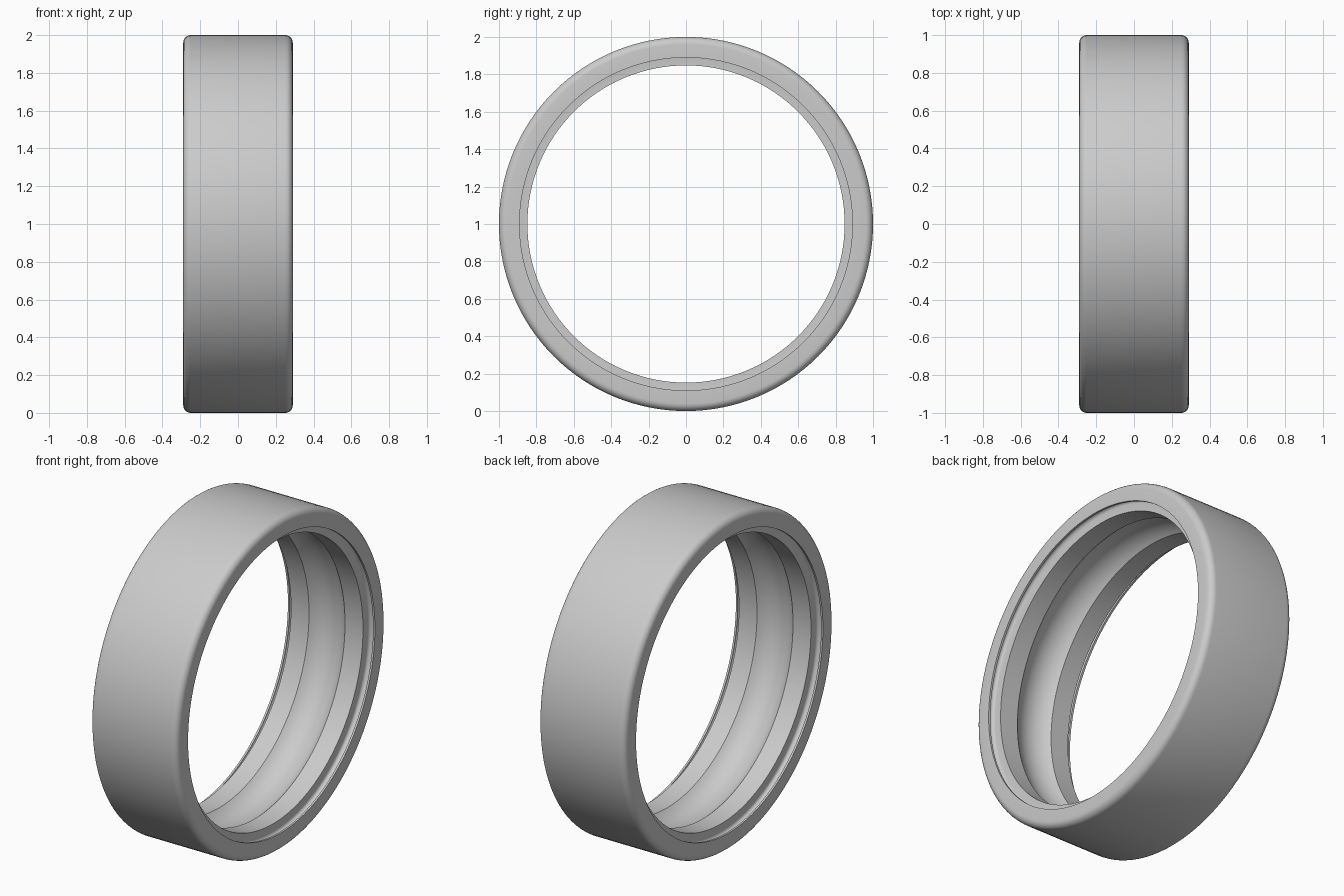
import bpy, bmesh
from math import sin, cos, pi, asin, sqrt, radians
from mathutils import Vector

cube = bpy.data.objects.get("Cube")
if cube:
    bpy.data.objects.remove(cube, do_unlink=True)

HALF, OUTER, LIP, LAND = 0.29, 1.0, 0.89, 0.848
CORNER, SEGMENTS = 0.04, 128


def arc(cx, cr, radius, start, end, steps):
    """Points (x, r) along a circular arc, angles in degrees."""
    angles = [radians(start + (end - start) * i / steps) for i in range(steps + 1)]
    return [(cx + radius * cos(a), cr + radius * sin(a)) for a in angles]


# Right half of the cross-section, from the middle of the outside to the raceway
half = arc(HALF - CORNER, OUTER - CORNER, CORNER, 90, 0, 6)
half += [(HALF, LIP), (0.278, LIP)]                  # side face and thin lip
half += arc(0.259, 0.893, 0.019, 0, 180, 8)          # rounded seal groove
half += [(0.24, LAND)]                               # shoulder wall

# Ball raceway, a shallow arc cut into the bore
GROOVE, DEPTH = 0.12, 0.05
race_r = (GROOVE ** 2 + DEPTH ** 2) / (2 * DEPTH)
spread = asin(GROOVE / race_r) * 180 / pi
raceway = arc(0, LAND - sqrt(race_r ** 2 - GROOVE ** 2), race_r,
              90 - spread, 90 + spread, 16)

profile = half + raceway + [(-x, r) for x, r in reversed(half)]

# Revolve the closed section about the x axis
bm = bmesh.new()
verts = [bm.verts.new((x, 0, r + 1)) for x, r in profile]
edges = [bm.edges.new((v, verts[(i + 1) % len(verts)])) for i, v in enumerate(verts)]
bmesh.ops.spin(bm, geom=verts + edges, cent=Vector((0, 0, 1)), axis=Vector((1, 0, 0)),
               angle=2 * pi, steps=SEGMENTS, use_merge=True)
bmesh.ops.remove_doubles(bm, verts=bm.verts, dist=0.0001)
bmesh.ops.recalc_face_normals(bm, faces=bm.faces)

mesh = bpy.data.meshes.new("bearing_outer_ring")
bm.to_mesh(mesh)
bm.free()
ring = bpy.data.objects.new("bearing_outer_ring", mesh)
bpy.context.collection.objects.link(ring)

# Plain grey steel
steel = bpy.data.materials.new("grey_steel")
steel.use_nodes = True
colour = (0.6, 0.6, 0.6, 1)
steel.diffuse_color = colour
steel.node_tree.nodes["Principled BSDF"].inputs["Base Color"].default_value = colour
mesh.materials.append(steel)

bpy.ops.object.select_all(action="DESELECT")
ring.select_set(True)
bpy.context.view_layer.objects.active = ring
bpy.ops.object.shade_smooth_by_angle(angle=radians(30))
